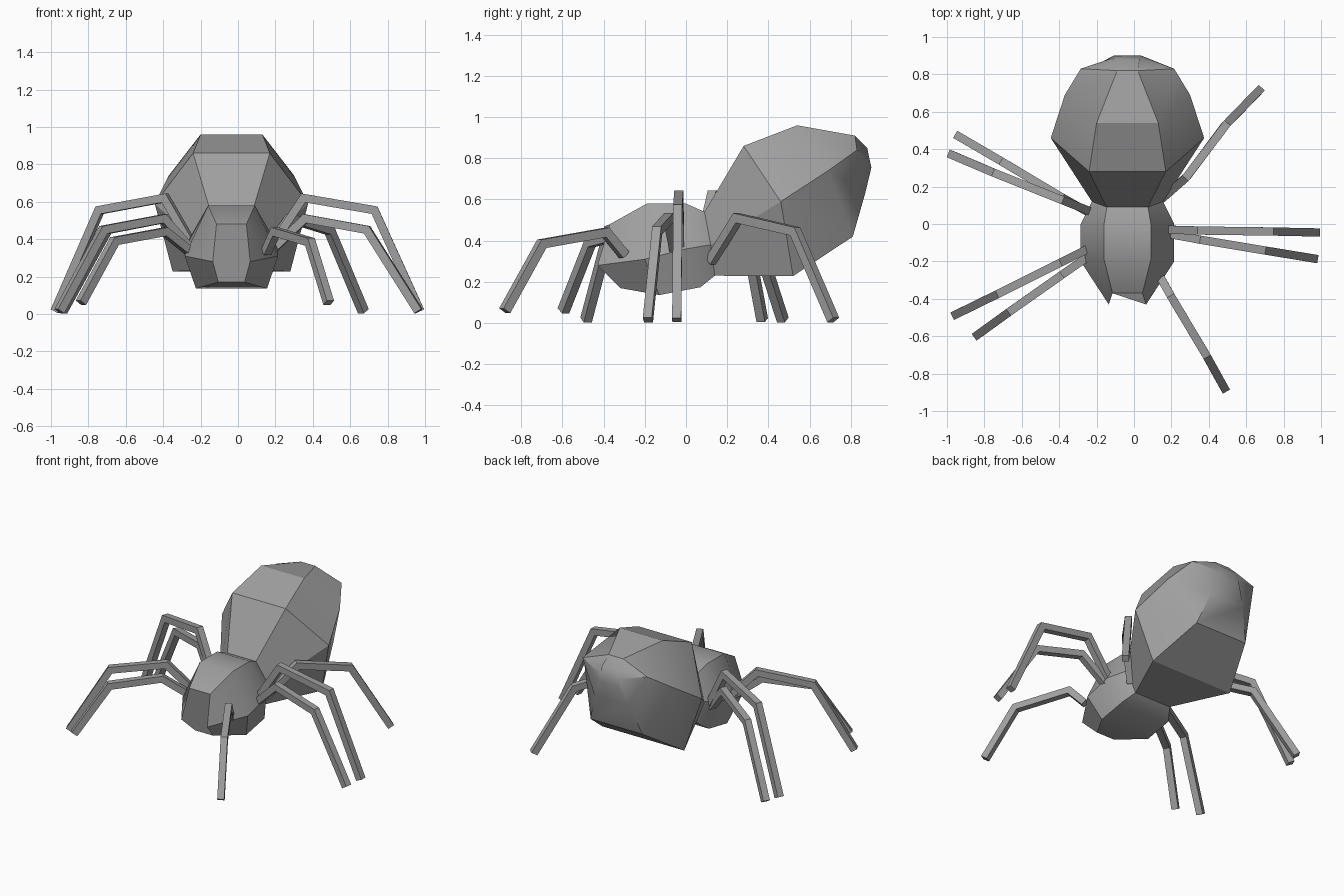
import bpy, bmesh
from mathutils import Vector

if "Cube" in bpy.data.objects:
    bpy.data.objects.remove(bpy.data.objects["Cube"])

grey = bpy.data.materials.new("grey")
grey.diffuse_color = (0.35, 0.35, 0.35, 1)
grey.use_nodes = True
grey.node_tree.nodes["Principled BSDF"].inputs["Base Color"].default_value = grey.diffuse_color
CX = -0.035  # body axis


def finish(name, bm, angle):
    bmesh.ops.recalc_face_normals(bm, faces=bm.faces)
    me = bpy.data.meshes.new(name)
    bm.to_mesh(me)
    bm.free()
    ob = bpy.data.objects.new(name, me)
    bpy.context.collection.objects.link(ob)
    me.materials.append(grey)
    bpy.ops.object.select_all(action='DESELECT')
    ob.select_set(True)
    bpy.context.view_layer.objects.active = ob
    bpy.ops.object.shade_smooth_by_angle(angle=angle)


def loft(name, rings, angle):
    bm = bmesh.new()
    vs = [[bm.verts.new(p) for p in ring] for ring in rings]
    n = len(vs[0])
    for a, b in zip(vs, vs[1:]):
        for i in range(n):
            j = (i + 1) % n
            bm.faces.new((a[i], a[j], b[j], b[i]))
    bm.faces.new(vs[0])
    bm.faces.new(vs[-1])
    finish(name, bm, angle)


# Body: six-sided rings, each given as top, middle and bottom (y, z, half width)
sections = [
    ((-.37, .48, .08), (-.43, .28, .10), (-.32, .17, .07)),
    ((-.19, .58, .125), (-.20, .31, .25), (-.13, .136, .19)),
    ((0, .58, .125), (0, .36, .25), (.07, .174, .19)),
    ((.09, .54, .11), (.12, .38, .19), (.14, .23, .14)),
    ((.28, .86, .205), (.46, .59, .41), (.52, .228, .315)),
    ((.54, .96, .165), (.69, .74, .335), (.81, .42, .20)),
    ((.82, .91, .055), (.83, .84, .25), (.87, .63, .13)),
    ((.88, .85, .065), (.89, .80, .07), (.90, .755, .075)),
]
rings = []
for t, m, b in sections:
    right = [Vector((CX + w, y, z)) for y, z, w in (t, m, b)]
    left = [Vector((CX - w, y, z)) for y, z, w in (b, m, t)]
    rings.append(right + left)
loft("body", rings, 0.52)


# Legs: square bent tubes through hip, two knees and foot
def leg(name, pts, r=0.022):
    pts = [Vector(p) for p in pts]
    flat = pts[-1] - pts[0]
    flat.z = 0
    side = Vector((-flat.y, flat.x, 0)).normalized()
    dirs = [(b - a).normalized() for a, b in zip(pts, pts[1:])]
    rings = []
    for i, p in enumerate(pts):
        d0, d1 = dirs[max(i - 1, 0)], dirs[min(i, len(dirs) - 1)]
        t = (d0 + d1).normalized()
        up = side.cross(t) * (r / t.dot(d1))  # mitred joint
        s = side * r
        rings.append([p + s + up, p - s + up, p - s - up, p + s - up])
    loft(name, rings, 0.4)


leg("left_rear_leg", [(-.24, .06, .33), (-.39, .145, .51), (-.70, .33, .45), (-.94, .47, .015)])
leg("left_mid_rear_leg", [(-.24, .07, .36), (-.39, .13, .62), (-.74, .27, .555), (-.975, .37, .015)])
leg("left_mid_front_leg", [(-.24, -.13, .33), (-.40, -.21, .51), (-.72, -.37, .45), (-.955, -.485, .015)])
leg("left_front_leg", [(-.24, -.17, .32), (-.39, -.275, .44), (-.66, -.465, .39), (-.84, -.595, .06)])
leg("right_rear_leg", [(.13, .12, .30), (.28, .25, .51), (.49, .53, .445), (.67, .715, .015)])
leg("right_mid_rear_leg", [(.17, -.03, .35), (.35, -.035, .62), (.73, -.04, .555), (.975, -.045, .015)])
leg("right_mid_front_leg", [(.17, -.05, .33), (.36, -.085, .51), (.69, -.14, .45), (.965, -.185, .015)])
leg("right_front_leg", [(.15, -.30, .33), (.20, -.39, .44), (.385, -.70, .385), (.485, -.88, .06)])
